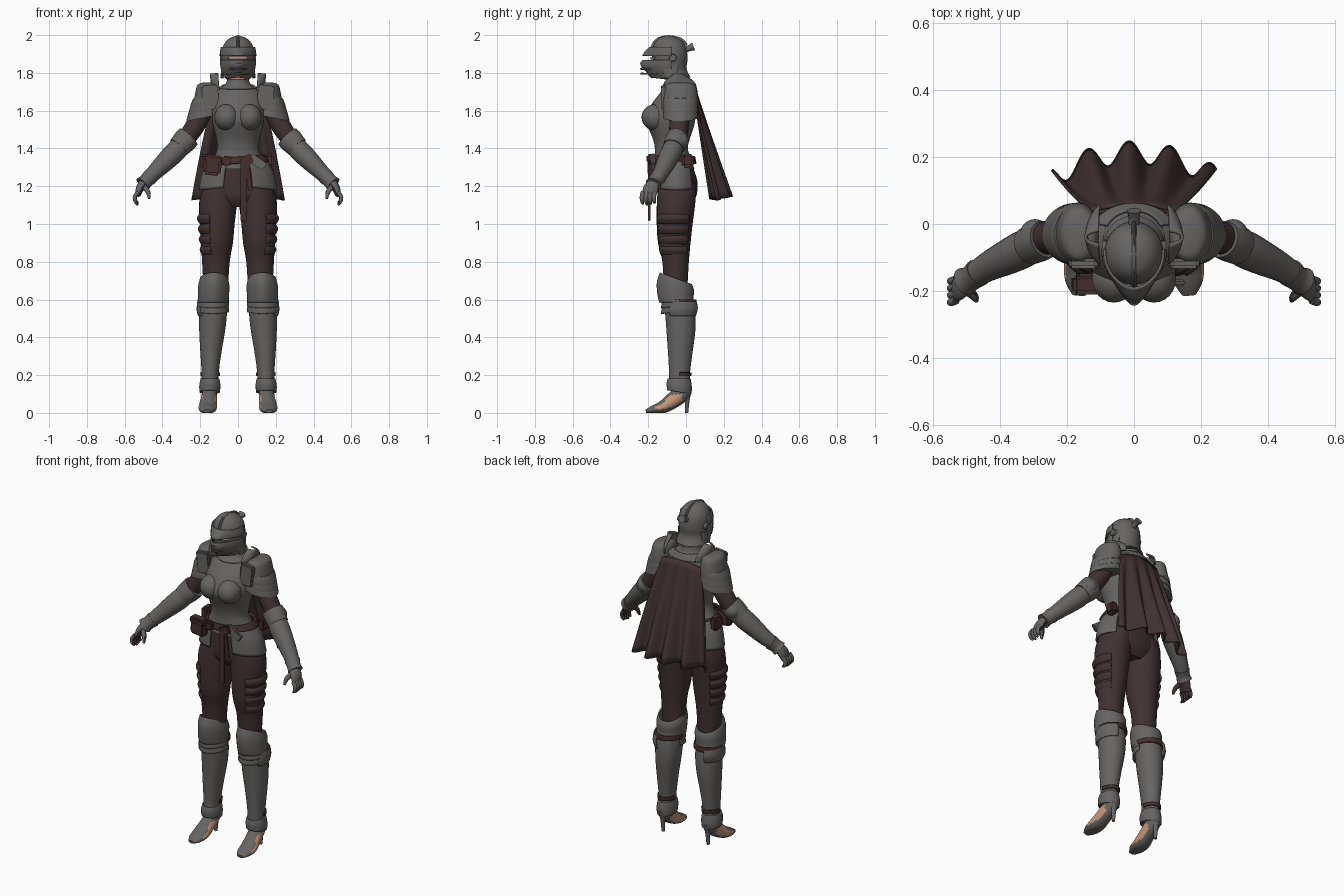
import bpy, bmesh, math
from mathutils import Vector


def material(name, col):
    m = bpy.data.materials.new(name)
    m.diffuse_color = (*col, 1)
    return m


STEEL = material("dark_steel", (0.135, 0.128, 0.122))
CLOTH = material("brown_cloth", (0.052, 0.031, 0.031))
BELT = material("red_brown_leather", (0.06, 0.028, 0.025))
SKIN = material("skin", (0.55, 0.30, 0.19))


def finish(name, bm, mats, thick=0, rule=None):
    bmesh.ops.recalc_face_normals(bm, faces=bm.faces)
    if rule:
        bm.normal_update()
        for f in bm.faces:
            f.material_index = int(rule(f.calc_center_median(), f.normal))
    me = bpy.data.meshes.new(name)
    bm.to_mesh(me)
    bm.free()
    for m in mats if isinstance(mats, tuple) else (mats,):
        me.materials.append(m)
    me.shade_smooth()
    me.set_sharp_from_angle(angle=math.radians(42))
    ob = bpy.data.objects.new(name, me)
    bpy.context.collection.objects.link(ob)
    if thick:
        mod = ob.modifiers.new("thickness", "SOLIDIFY")
        mod.thickness, mod.offset = thick, 0
    return ob


def spline(rows, k):
    # Catmull-Rom interpolation of number rows
    out, last = [], len(rows) - 1
    for i in range(last):
        q = [rows[max(0, min(last, i + d))] for d in (-1, 0, 1, 2)]
        for j in range(k):
            t = j / k
            out.append([0.5 * (2 * b + (c - a) * t + (2 * a - 5 * b + 4 * c - d) * t * t
                               + (3 * b - a - 3 * c + d) * t ** 3) for a, b, c, d in zip(*q)])
    return out + [list(rows[-1])]


def surface(name, frames, mats, s, arc, thick, n, rule):
    # frames: centre, u axis, v axis, beak strength
    bm, rings = bmesh.new(), []
    full = arc is None
    a0, a1 = arc or (0, 360)
    for c, u, v, beak in frames:
        ring = []
        for i in range(n if full else n + 1):
            a = math.radians(a0 + (a1 - a0) * i / n)
            k = 1 + beak * max(0, -math.sin(a)) ** 6
            p = c + u * math.cos(a) + v * math.sin(a) * k
            ring.append(bm.verts.new((p.x * s, p.y, max(p.z, 0))))
        rings.append(ring)
    for r, q in zip(rings, rings[1:]):
        for i in range(n):
            j = (i + 1) % len(r)
            bm.faces.new((r[i], r[j], q[j], q[i]))
    if full and not thick:
        bm.faces.new(rings[0])
        bm.faces.new(rings[-1])
    return finish(name, bm, mats, thick, rule)


def loft(name, rows, mats, s=1, arc=None, thick=0, n=32, k=4, rule=None):
    # rows: x, y, z, rx, ry, tilt along x, tilt along y, beak
    rows = [list(r) + [0] * (8 - len(r)) for r in rows]
    frames = [(Vector(r[:3]), Vector((r[3], 0, r[5])), Vector((0, r[4], r[6])), r[7])
              for r in spline(rows, k)]
    return surface(name, frames, mats, s, arc, thick, n, rule)


def tube(name, rows, mats, s=1, ref=(0, 1, 0), n=20, k=4, rule=None):
    # rows: x, y, z, radius along ref, other radius
    rows = spline([list(r) + [r[3]] * (5 - len(r)) for r in rows], k)
    pts, frames = [Vector(r[:3]) for r in rows], []
    for i, r in enumerate(rows):
        t = (pts[min(i + 1, len(pts) - 1)] - pts[max(i - 1, 0)]).normalized()
        u = Vector(ref)
        u = (u - t * u.dot(t)).normalized()
        frames.append((pts[i], u * r[3], t.cross(u) * r[4], 0))
    return surface(name, frames, mats, s, None, 0, n, rule)


def body(rows, cx=0):
    # rows: z, rx, front y, back y
    return [(cx, (f + b) / 2, z, rx, (b - f) / 2) for z, rx, f, b in rows]


def ball(name, c, r, mat, s=1):
    rows = [(c[0], c[1], c[2] + r[2] * math.sin(a), r[0] * math.cos(a), r[1] * math.cos(a))
            for a in [math.radians(d) for d in range(-88, 89, 16)]]
    return loft(name, rows, mat, s, n=24, k=1)


def block(name, c, size, mat, rot=0):
    bm = bmesh.new()
    bmesh.ops.create_cube(bm, size=1)
    bmesh.ops.scale(bm, vec=size, verts=bm.verts)
    bmesh.ops.bevel(bm, geom=bm.edges[:], offset=min(size) * 0.25, segments=2, affect='EDGES')
    ob = finish(name, bm, mat)
    ob.location, ob.rotation_euler = c, (0, rot, 0)


# torso armour, hips, neck
loft("breastplate", body([(1.75, .05, -.095, .01), (1.73, .075, -.11, .03), (1.69, .125, -.14, .05),
     (1.63, .14, -.185, .055), (1.56, .138, -.215, .05), (1.51, .13, -.2, .04), (1.45, .115, -.175, .02),
     (1.40, .11, -.165, .01), (1.35, .13, -.165, .025), (1.29, .168, -.168, .045)]), STEEL, n=40)
for s in (-1, 1):
    ball("breast_cup", (.06, -.163, 1.565), (.066, .072, .07), STEEL, s)
loft("gorget", body([(1.765, .053, -.1, .018), (1.74, .062, -.107, .025), (1.715, .09, -.13, .04)]),
     STEEL, thick=.008)
loft("neck", body([(1.70, .05, -.09, .0), (1.85, .048, -.1, -.01)]), SKIN, n=20)
loft("hips", body([(1.36, .11, -.15, .01), (1.28, .155, -.15, .045), (1.21, .185, -.15, .062),
     (1.14, .185, -.148, .052), (1.09, .11, -.12, .02)]), CLOTH)

# belt, pouches, hanging strap
loft("belt", [(0, -.065, 1.355, .137, .108, .01), (0, -.065, 1.32, .16, .115, .01)], BELT, thick=.012)
block("front_pouch", (-.135, -.175, 1.31), (.095, .055, .105), BELT, .12)
block("pouch_flap", (-.133, -.182, 1.345), (.1, .055, .04), BELT, .12)
block("small_pouch", (-.06, -.185, 1.335), (.045, .03, .05), BELT)
block("side_pouch", (-.175, -.04, 1.33), (.05, .07, .08), BELT)
block("right_pouch", (.165, .01, 1.335), (.045, .06, .07), BELT)
block("buckle_plate", (.1, -.175, 1.33), (.1, .02, .045), STEEL, .6)
block("strap_knot", (.045, -.185, 1.335), (.07, .03, .05), BELT, -.5)
block("hanging_strap", (.03, -.195, 1.18), (.032, .012, .33), BELT)
block("hanging_strap_short", (.055, -.188, 1.26), (.022, .012, .17), BELT, -.12)

# helmet
loft("helmet_dome", body([(1.775, .09, -.15, .025), (1.82, .083, -.165, .003), (1.87, .087, -.178, .008),
     (1.92, .086, -.18, .004), (1.96, .069, -.165, -.012), (1.985, .042, -.14, -.045),
     (1.997, .006, -.1, -.085)]), STEEL)
loft("visor_brow", [(0, -.085, 1.935, .087, .1, 0, 0, .05), (0, -.085, 1.91, .092, .102, 0, 0, .28),
     (0, -.085, 1.89, .093, .102, 0, 0, .4)], STEEL, arc=(175, 365), thick=.008)
loft("eye_slit", [(0, -.085, 1.885, .088, .1), (0, -.085, 1.872, .088, .1)], SKIN, arc=(235, 305), thick=.004)
loft("visor_beak", [(0, -.085, 1.868, .091, .102, 0, 0, .4), (0, -.085, 1.84, .09, .102, 0, 0, .48),
     (0, -.085, 1.80, .08, .095, 0, -.01, .35), (0, -.085, 1.765, .055, .085, 0, -.01, .18)],
     STEEL, arc=(175, 365), thick=.008)
for z in (1.855, 1.825, 1.80):
    loft("visor_ridge", [(0, -.087, z, .08, .102, 0, 0, .5), (0, -.087, z - .008, .08, .1, 0, 0, .5)],
         STEEL, arc=(220, 320), thick=.007)
tube("helmet_crest", [(0, -.185, 1.92, .007, .01), (0, -.155, 1.972, .007, .01), (0, -.095, 1.992, .007, .008),
     (0, -.03, 1.975, .007, .012), (0, .0, 1.945, .007, .012)], STEEL, ref=(1, 0, 0), n=10)
tube("plume_holder", [(0, -.02, 1.915, .02), (0, .015, 1.93, .016), (0, .04, 1.94, .022)], STEEL,
     ref=(1, 0, 0), n=12)

for s in (-1, 1):
    tube("visor_pivot", [(.075, -.07, 1.88, .022), (.096, -.07, 1.88, .018)], STEEL, s, n=16)
    # cheek flare of the helmet
    tube("cheek_guard", [(.075, -.085, 1.84, .05, .015), (.084, -.075, 1.775, .03, .008)], STEEL, s)

    # pauldrons with overlapping plates and a raised wing
    loft("pauldron_cap", [(.16, -.03, 1.75, .015, .03), (.163, -.03, 1.738, .05, .075),
         (.165, -.03, 1.69, .062, .09), (.168, -.03, 1.64, .068, .094)], STEEL, s)
    for i in range(3):
        z, r = 1.675 - .033 * i, .066 + .009 * i
        loft("pauldron_plate", [(.17, -.03, z, r, .086, -.01), (.173, -.03, z - .02, r + .009, .092, -.015),
             (.173, -.03, z - .045, r + .017, .093, -.02)], STEEL, s, k=2)
    block("chest_guard", (.145 * s, -.118, 1.67), (.085, .03, .13), STEEL, .1 * s)
    loft("pauldron_wing", [(.075, -.03, 1.71, .06, .095), (.075, -.035, 1.75, .066, .085),
         (.075, -.04, 1.795, .07, .02)], STEEL, s, arc=(-65, 65), thick=.008, n=16)

    # arms
    tube("upper_arm", [(.16, -.025, 1.66, .05), (.215, -.035, 1.54, .052), (.275, -.045, 1.45, .047),
         (.31, -.06, 1.41, .04)], CLOTH, s)
    tube("elbow_plate", [(.262, -.045, 1.462, .056, .064), (.285, -.053, 1.437, .06, .064),
         (.315, -.066, 1.405, .057, .058)], STEEL, s)
    ball("elbow_cop", (.295, -.03, 1.44), (.045, .045, .045), STEEL, s)
    tube("vambrace", [(.29, -.055, 1.43, .05), (.33, -.075, 1.385, .056), (.38, -.1, 1.335, .052),
         (.44, -.13, 1.275, .043), (.485, -.16, 1.232, .036)], STEEL, s)
    tube("gauntlet_cuff", [(.465, -.145, 1.25, .043), (.487, -.162, 1.228, .038), (.505, -.172, 1.21, .043)],
         STEEL, s)

    def palm_side(c, nrm, s=s):
        return nrm.x * s + 0.5 * nrm.z - 0.3 * nrm.y < -0.2
    tube("hand", [(.495, -.168, 1.22, .03, .026), (.518, -.185, 1.19, .04, .022), (.53, -.197, 1.155, .036, .015)],
         (STEEL, CLOTH), s, rule=palm_side)
    for i in range(4):
        y = -.228 + .021 * i
        tube("finger", [(.53, y, 1.168, .012), (.545, y - .005, 1.145, .012), (.543, y - .004, 1.122, .011),
             (.53, y, 1.10 + .006 * abs(i - 1), .006)], (STEEL, CLOTH), s, n=10, rule=palm_side)
    tube("thumb", [(.5, -.195, 1.2, .015), (.477, -.215, 1.17, .013), (.47, -.228, 1.135, .007)],
         (STEEL, CLOTH), s, n=10, rule=palm_side)

    # hip plates and legs
    loft("hip_plate", [(0, -.06, 1.335, .15, .107), (0, -.055, 1.27, .185, .115), (0, -.05, 1.20, .203, .12, -.02)],
         STEEL, s, arc=(-68, 42), thick=.01, n=24)
    loft("thigh", [(.09, -.045, 1.22, .085, .1), (.105, -.052, 1.12, .1, .102), (.11, -.06, 1.0, .092, .095),
         (.112, -.062, .9, .085, .086), (.117, -.055, .8, .073, .07), (.118, -.055, .66, .065, .062)], CLOTH, s)
    for i in range(4):
        z, r = 1.05 - .055 * i, .101 - .005 * i
        loft("thigh_pad", [(.108, -.06, z, r - .008, r - .008), (.108, -.06, z - .02, r + .004, r),
             (.108, -.06, z - .045, r - .008, r - .008)], CLOTH, s, arc=(-65, 50), thick=.01, n=16)
    loft("greave", [(.13, -.045, .63, .074, .08), (.133, -.03, .52, .074, .08), (.137, -.027, .43, .068, .076),
         (.143, -.03, .33, .057, .066), (.147, -.034, .22, .046, .056), (.148, -.036, .13, .044, .055)], STEEL, s)
    loft("knee_cop", [(.128, -.05, .71, .07, .078, 0, -.03, .08), (.128, -.05, .67, .079, .088, 0, -.02, .14),
         (.13, -.05, .62, .078, .086, 0, -.01, .14), (.131, -.045, .585, .077, .084, 0, 0, .1)],
         STEEL, s, thick=.008)
    for z in (.575, .545):
        loft("knee_lame", [(.132, -.035, z + .025, .078, .086, 0, 0, .03), (.132, -.035, z - .01, .081, .088, 0, .01, .06)],
             STEEL, s, arc=(170, 370), thick=.008)
    loft("knee_wing", [(.14, -.03, .59, .072, .085), (.14, -.03, .545, .075, .092, 0, .01),
         (.138, -.03, .515, .07, .082)], STEEL, s, arc=(-40, 75), thick=.008, n=14)
    loft("knee_strap", [(.132, -.035, .6, .077, .085), (.132, -.034, .575, .078, .085)], BELT, s, arc=(0, 180), thick=.012)
    loft("ankle_strap", [(.147, -.034, .215, .049, .059), (.147, -.034, .195, .048, .058)], BELT, s, arc=(0, 180), thick=.008)
    loft("ankle_guard", [(.148, -.036, .18, .046, .057), (.149, -.036, .145, .052, .063, 0, -.01),
         (.15, -.036, .11, .05, .06, 0, -.01)], STEEL, s, thick=.008)

    # heeled shoes with exposed skin at the sides
    def bare(c, nrm):
        return abs(nrm.x) > .72 and -.165 < c.y < -.02 and .018 < c.z < .095
    tube("shoe", [(.15, .012, .125, .034, .028), (.151, -.025, .1, .04, .045), (.155, -.075, .062, .044, .042),
         (.16, -.125, .03, .049, .033), (.162, -.175, .017, .042, .022), (.164, -.212, .009, .02, .009)],
         (STEEL, SKIN), s, ref=(1, 0, 0), n=24, rule=bare)
    loft("shoe_heel", [(.15, .004, .125, .03, .03), (.15, .006, .07, .015, .014), (.15, .003, 0, .009, .009)],
         STEEL, s, n=14)

# cape: folds grow toward the hem
bm = bmesh.new()
NU, NV, grid = 72, 14, []
for j in range(NV + 1):
    v = j / NV
    row = []
    for i in range(NU + 1):
        u = -1 + 2 * i / NU
        hem = .212 - .075 * u * u + .034 * math.cos(4 * math.pi * (u + .06))
        top = .055 - .015 * u * u
        z = 1.70 - .02 * u * u * (1 - v) - v * (.575 - .02 * (1 - u * u))
        row.append(bm.verts.new((u * (.125 + .12 * v ** .8), top + (hem - top) * v ** 1.05, z)))
    grid.append(row)
for a, b in zip(grid, grid[1:]):
    for i in range(NU):
        bm.faces.new((a[i], a[i + 1], b[i + 1], b[i]))
finish("cape", bm, CLOTH, thick=.008)
loft("cape_collar", [(0, -.03, 1.735, .085, .07), (0, -.03, 1.70, .125, .09)], STEEL, arc=(20, 160), thick=.008)
